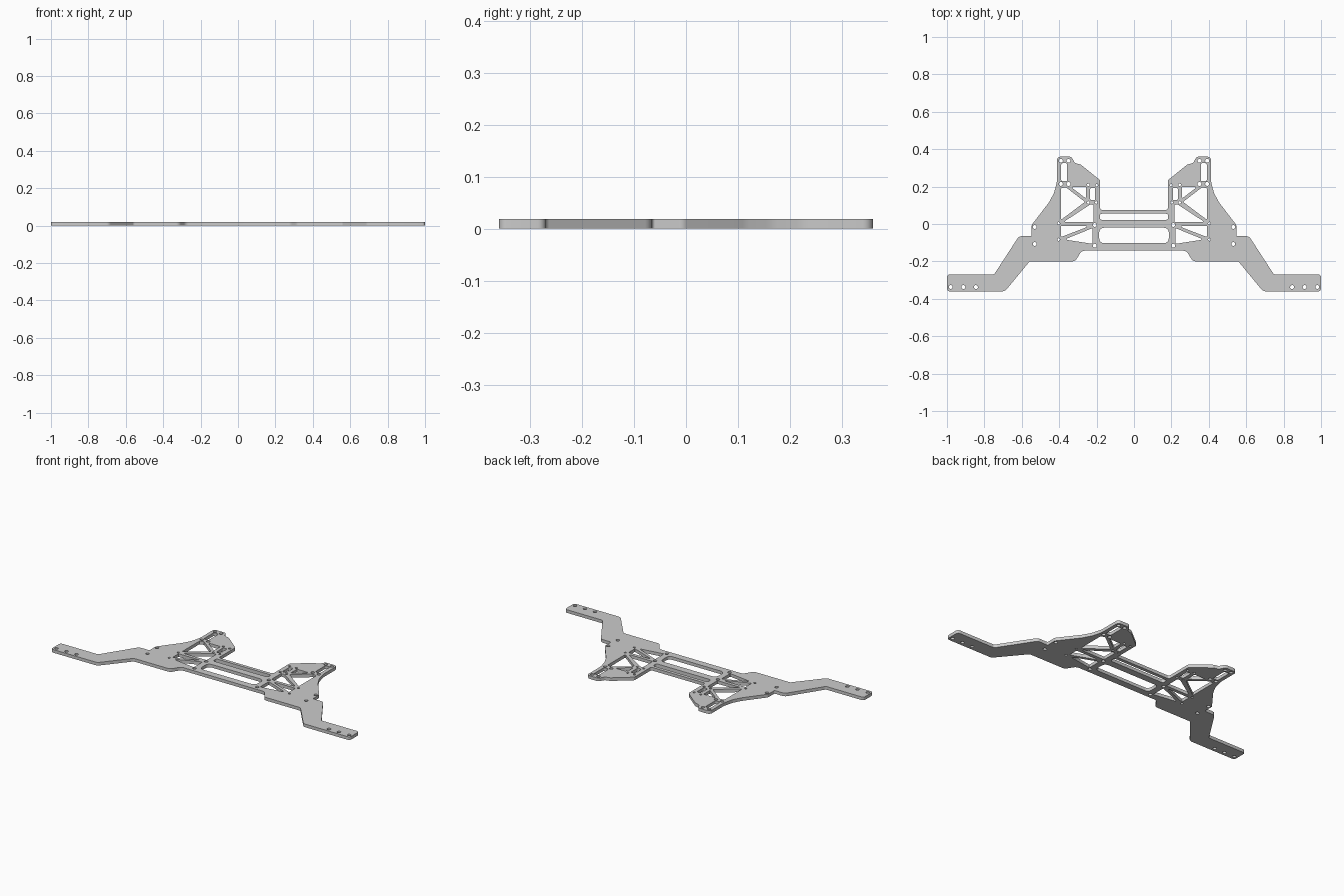
import bpy, bmesh, math
from mathutils import Vector

if "Cube" in bpy.data.objects:
    bpy.data.objects.remove(bpy.data.objects["Cube"])

T = 0.019  # plate thickness


def rounded(pts, steps=5):
    """Fillet each (x, y, radius) corner of a closed polygon."""
    out = []
    n = len(pts)
    for i in range(n):
        p = Vector(pts[i][:2])
        a = Vector(pts[i - 1][:2]) - p
        b = Vector(pts[(i + 1) % n][:2]) - p
        r = pts[i][2]
        ang = a.angle(b)
        if r <= 0 or ang > 3.1:
            out.append(p)
            continue
        d = min(r / math.tan(ang / 2), 0.45 * a.length, 0.45 * b.length)
        r = d * math.tan(ang / 2)
        c = p + (a.normalized() + b.normalized()).normalized() * (r / math.sin(ang / 2))
        s, e = p + a.normalized() * d - c, p + b.normalized() * d - c
        sweep = (math.atan2(e.y, e.x) - math.atan2(s.y, s.x) + math.pi) % math.tau - math.pi
        a0 = math.atan2(s.y, s.x)
        for k in range(steps + 1):
            t = a0 + sweep * k / steps
            out.append(c + r * Vector((math.cos(t), math.sin(t))))
    return out


def box(x0, y0, x1, y1, r):
    return rounded([(x0, y0, r), (x1, y0, r), (x1, y1, r), (x0, y1, r)])


def circle(x, y, r, n=20):
    return [Vector((x + r * math.cos(math.tau * k / n), y + r * math.sin(math.tau * k / n))) for k in range(n)]


# Outer outline, right half from top centre to bottom centre
half = [(0.181, 0.075, 0.012), (0.181, 0.234, 0.012), (0.285, 0.318, 0.02), (0.315, 0.325, 0.02),
        (0.335, 0.36, 0.02), (0.412, 0.36, 0.02), (0.412, 0.225, 0.1), (0.428, 0.165, 0.1),
        (0.455, 0.115, 0.1), (0.547, -0.005, 0.02), (0.547, -0.065, 0.006), (0.615, -0.065, 0.03),
        (0.748, -0.27, 0.015), (1.0, -0.27, 0.015), (1.0, -0.36, 0.015), (0.69, -0.36, 0.03),
        (0.558, -0.2, 0.015), (0.315, -0.2, 0.03), (0.28, -0.143, 0.03)]
loops = [rounded(half + [(-x, y, r) for x, y, r in reversed(half)])]

# Central crossbar windows
loops.append(box(-0.183, 0.022, 0.183, 0.055, 0.012))
loops.append(box(-0.186, -0.102, 0.186, -0.02, 0.025))

# Openings on one side: slots, truss windows, screw holes
side = [box(0.357, 0.229, 0.389, 0.325, 0.007), box(0.208, 0.127, 0.234, 0.193, 0.006)]
trusses = [
    [(0.256, 0.198), (0.338, 0.198), (0.256, 0.136)],
    [(0.365, 0.197), (0.391, 0.190), (0.391, 0.022), (0.262, 0.118)],
    [(0.217, 0.103), (0.236, 0.103), (0.378, 0.010), (0.217, 0.010)],
    [(0.235, -0.010), (0.391, -0.010), (0.391, -0.070)],
    [(0.222, -0.022), (0.372, -0.083), (0.222, -0.106)],
]
side += [rounded([(x, y, 0.004) for x, y in t], 3) for t in trusses]
for x, y in [(0.35, 0.338), (0.391, 0.338), (0.35, 0.214), (0.391, 0.214), (0.21, -0.005), (0.21, -0.116),
             (0.531, -0.016), (0.531, -0.107), (0.845, -0.337), (0.912, -0.337), (0.98, -0.337)]:
    side.append(circle(x, y, 0.0105))
for x, y in [(0.200, 0.207), (0.244, 0.209), (0.202, 0.115), (0.245, 0.115), (0.403, 0.003), (0.403, -0.083)]:
    side.append(circle(x, y, 0.007))
for s in (1, -1):
    loops += [[(s * p[0], p[1]) for p in l] for l in side]

# Filled, extruded plate
cu = bpy.data.curves.new("chassis_plate", 'CURVE')
cu.dimensions = '2D'
cu.fill_mode = 'BOTH'
cu.extrude = T / 2
for l in loops:
    sp = cu.splines.new('POLY')
    sp.points.add(len(l) - 1)
    for q, p in zip(sp.points, l):
        q.co = (p[0], p[1], 0, 1)
    sp.use_cyclic_u = True
plate = bpy.data.objects.new("chassis_plate", cu)
bpy.context.collection.objects.link(plate)
bpy.context.view_layer.objects.active = plate
plate.select_set(True)
bpy.ops.object.convert(target='MESH')
plate = bpy.context.object

# Weld caps to walls and seat the plate on the floor
bm = bmesh.new()
bm.from_mesh(plate.data)
bmesh.ops.remove_doubles(bm, verts=bm.verts, dist=1e-5)
bmesh.ops.translate(bm, verts=bm.verts, vec=(0, 0, T / 2))
bmesh.ops.recalc_face_normals(bm, faces=bm.faces)
bm.to_mesh(plate.data)
bm.free()
bpy.ops.object.shade_smooth_by_angle(angle=math.radians(30))
